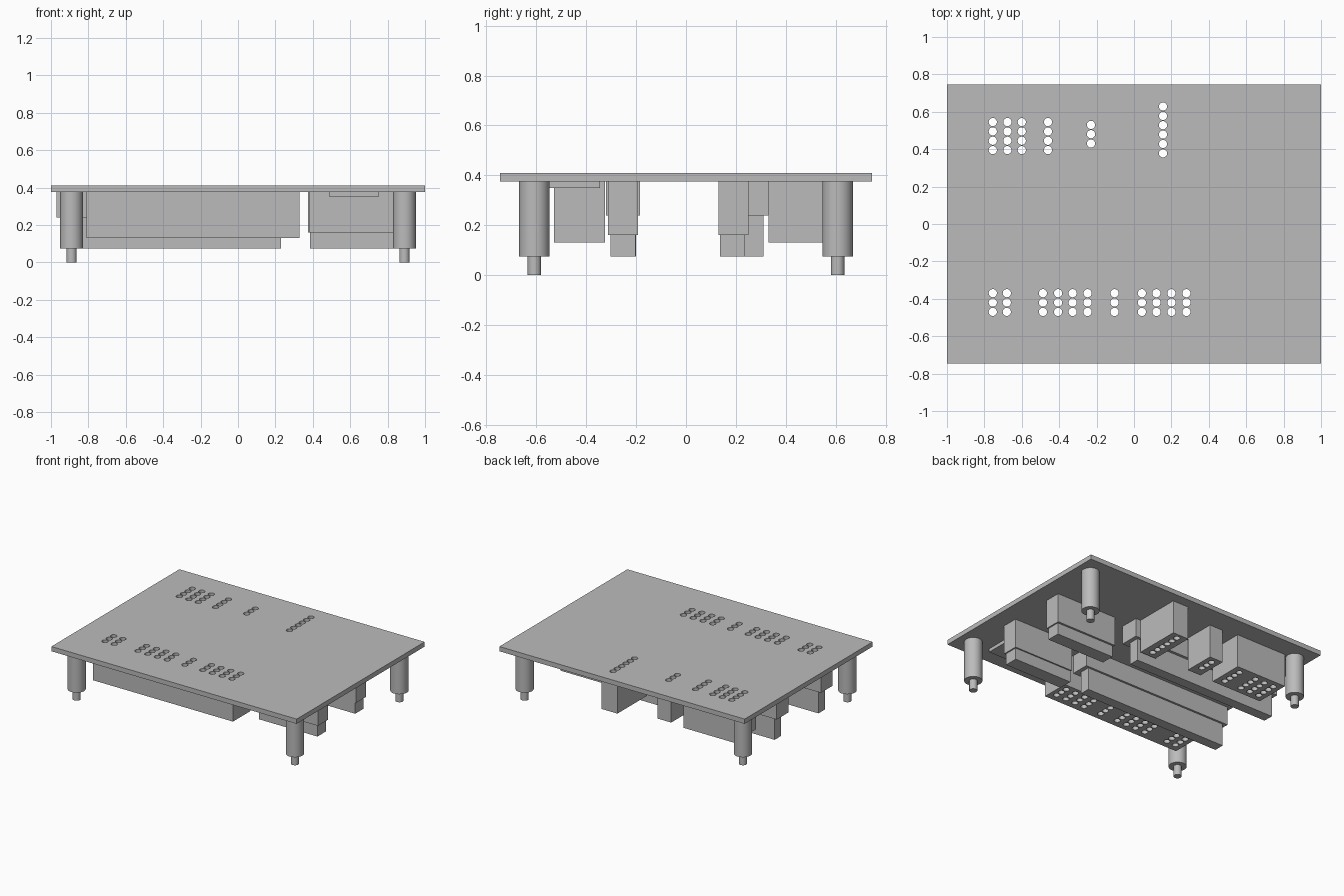
import bpy, bmesh
from mathutils import Matrix, Vector

cube = bpy.data.objects.get("Cube")
if cube:
    bpy.data.objects.remove(cube, do_unlink=True)

grey = bpy.data.materials.new("plain_grey")
grey.use_nodes = True
colour = (0.5, 0.5, 0.5, 1)
grey.diffuse_color = colour
grey.node_tree.nodes["Principled BSDF"].inputs["Base Color"].default_value = colour


def finish(name, bm):
    mesh = bpy.data.meshes.new(name)
    bm.to_mesh(mesh)
    bm.free()
    mesh.materials.append(grey)
    obj = bpy.data.objects.new(name, mesh)
    bpy.context.scene.collection.objects.link(obj)
    return obj


def box(name, x, y, z):
    bm = bmesh.new()
    size = Vector((x[1] - x[0], y[1] - y[0], z[1] - z[0]))
    centre = Vector((sum(x), sum(y), sum(z))) / 2
    bmesh.ops.create_cube(bm, size=1, matrix=Matrix.Translation(centre) @ Matrix.Diagonal(size).to_4x4())
    return finish(name, bm)


def add_cylinder(bm, x, y, r, z0, z1, sides):
    bmesh.ops.create_cone(bm, cap_ends=True, segments=sides, radius1=r, radius2=r,
                          depth=z1 - z0, matrix=Matrix.Translation((x, y, (z0 + z1) / 2)))


def select_only(obj):
    bpy.ops.object.select_all(action='DESELECT')
    obj.select_set(True)
    bpy.context.view_layer.objects.active = obj


UNDER = 0.375    # underside of the board
LOW = 0.13       # underside of the drilled housings

# Board and the drilled housings hanging below it
drilled = [
    box("board", (-1, 1), (-0.745, 0.745), (UNDER, 0.41)),
    box("front_pin_housing", (-0.81, 0.33), (-0.53, -0.325), (LOW, UNDER)),
    box("back_wide_housing", (-0.81, -0.40), (0.34, 0.60), (LOW, UNDER)),
    box("back_small_housing", (-0.285, -0.175), (0.35, 0.58), (LOW, UNDER)),
    box("back_long_housing", (0.09, 0.22), (0.33, 0.67), (LOW, UNDER)),
]

# Pin holes: columns of x, first y, number of rows
PITCH = 0.05
groups = [
    ((-0.755, -0.68, -0.487, -0.406, -0.328, -0.248, -0.104, 0.042, 0.12, 0.2, 0.28), -0.47, 3),
    ((-0.755, -0.677, -0.6, -0.46), 0.395, 4),
    ((-0.23,), 0.43, 3),
    ((0.155,), 0.378, 6),
]
bm = bmesh.new()
for columns, first, rows in groups:
    for x in columns:
        for row in range(rows):
            add_cylinder(bm, x, first + row * PITCH, 0.022, 0, 0.5, 20)
cutter = finish("hole_cutter", bm)
cutter.hide_render = True
for obj in drilled:
    mod = obj.modifiers.new("holes", 'BOOLEAN')
    mod.operation = 'DIFFERENCE'
    mod.solver = 'EXACT'
    mod.object = cutter
    select_only(obj)
    bpy.ops.object.modifier_apply(modifier=mod.name)
    bpy.ops.object.shade_smooth_by_angle()
bpy.data.objects.remove(cutter, do_unlink=True)

# Long and short connectors, each a socket with a narrower plug below
box("back_long_socket", (-0.97, 0.26), (0.19, 0.33), (0.24, UNDER))
box("back_long_plug", (-0.94, 0.23), (0.235, 0.31), (0.075, 0.24))
box("front_long_socket", (-0.97, 0.26), (-0.32, -0.185), (0.24, UNDER))
box("front_long_plug", (-0.94, 0.23), (-0.275, -0.2), (0.075, 0.24))
box("back_short_socket", (0.375, 0.87), (0.13, 0.25), (0.16, UNDER))
box("back_short_plug", (0.385, 0.86), (0.137, 0.235), (0.075, 0.16))
box("front_short_socket", (0.38, 0.87), (-0.312, -0.193), (0.16, UNDER))
box("front_short_plug", (0.385, 0.86), (-0.303, -0.203), (0.075, 0.16))

# Thin pad below the board
box("thin_pad", (0.49, 0.75), (-0.61, -0.345), (0.35, UNDER))

# Corner standoffs with their threaded pins
for side, sx in (("left", 1), ("right", -1)):
    for end, sy in (("front", -1), ("back", 1)):
        bm = bmesh.new()
        add_cylinder(bm, 0.89 * sx, 0.608 * sy, 0.061, 0.075, UNDER, 32)
        add_cylinder(bm, 0.89 * sx, 0.608 * sy, 0.027, 0, 0.08, 24)
        select_only(finish(f"{end}_{side}_standoff", bm))
        bpy.ops.object.shade_smooth_by_angle()
